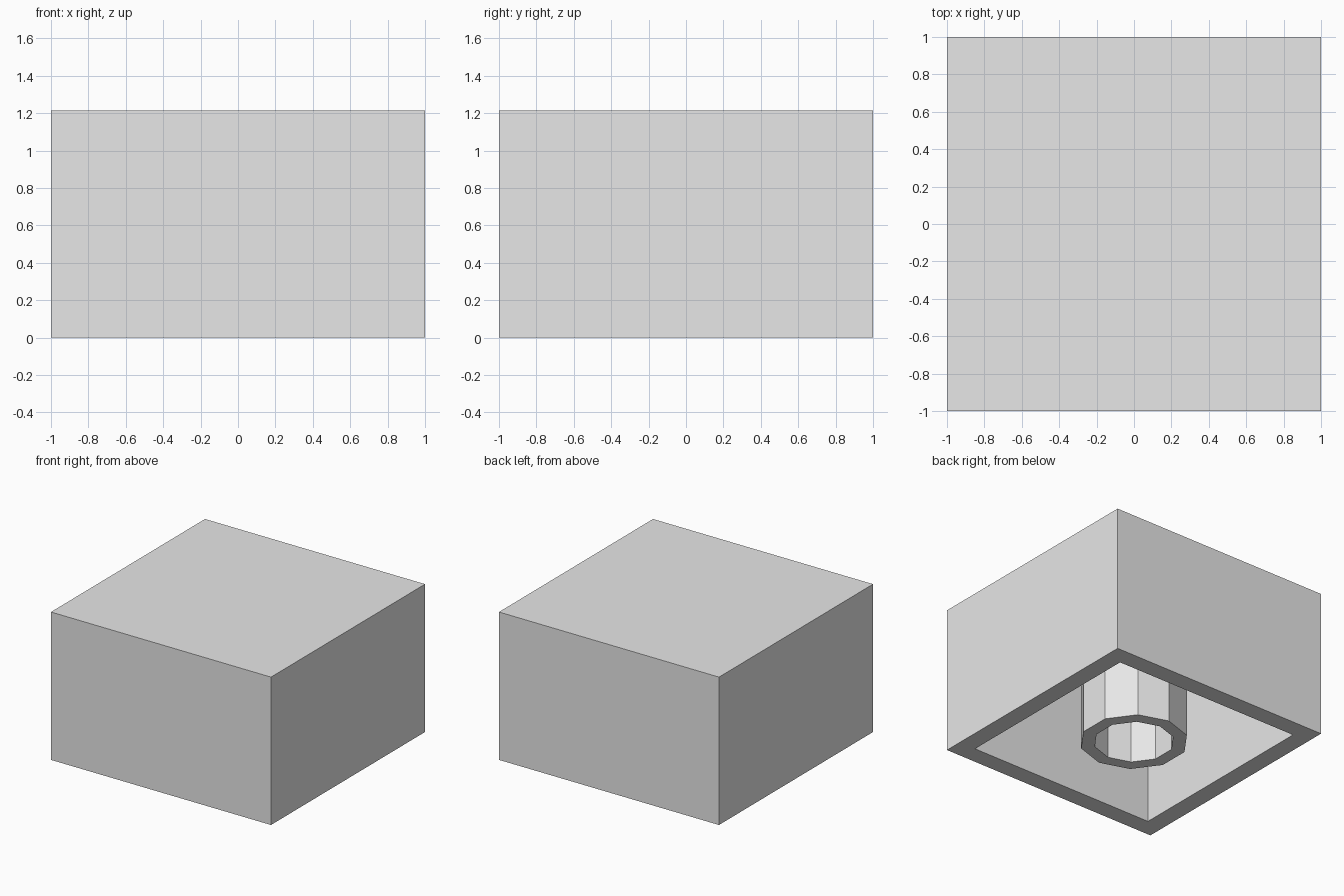
import bpy
import bmesh
import math

default_cube = bpy.data.objects.get("Cube")
if default_cube:
    bpy.data.objects.remove(default_cube, do_unlink=True)

HEIGHT = 1.215
WALL = 0.15
CEILING = HEIGHT - 0.133

# Single plain colour
grey = bpy.data.materials.new("light grey")
grey.use_nodes = True
colour = (0.8, 0.8, 0.8, 1)
grey.diffuse_color = colour
grey.node_tree.nodes["Principled BSDF"].inputs["Base Color"].default_value = colour


def finish(bm, name):
    bmesh.ops.recalc_face_normals(bm, faces=bm.faces)
    mesh = bpy.data.meshes.new(name)
    bm.to_mesh(mesh)
    bm.free()
    mesh.materials.append(grey)
    obj = bpy.data.objects.new(name, mesh)
    bpy.context.collection.objects.link(obj)
    return obj


def ring(bm, radius, z, sides, start):
    """Regular polygon of vertices at height z."""
    return [bm.verts.new((radius * math.cos(start + math.tau * i / sides),
                          radius * math.sin(start + math.tau * i / sides), z))
            for i in range(sides)]


def bridge(bm, a, b):
    for i in range(len(a)):
        j = (i + 1) % len(a)
        bm.faces.new((a[i], a[j], b[j], b[i]))


# Square shell, hollow and open underneath
bm = bmesh.new()
diagonal = math.sqrt(2)
profile = [(1, HEIGHT), (1, 0), (1 - WALL, 0), (1 - WALL, CEILING)]
loops = [ring(bm, half * diagonal, z, 4, math.pi / 4) for half, z in profile]
for a, b in zip(loops, loops[1:]):
    bridge(bm, a, b)
bm.faces.new(loops[0])
bm.faces.new(loops[-1])
finish(bm, "hollow_block")

# Ten-sided tube hanging from the ceiling
bm = bmesh.new()
profile = [(0.41, CEILING), (0.41, 0), (0.304, 0), (0.304, CEILING)]
loops = [ring(bm, r, z, 10, math.pi / 2) for r, z in profile]
for a, b in zip(loops, loops[1:]):
    bridge(bm, a, b)
tube = finish(bm, "inner_tube")
